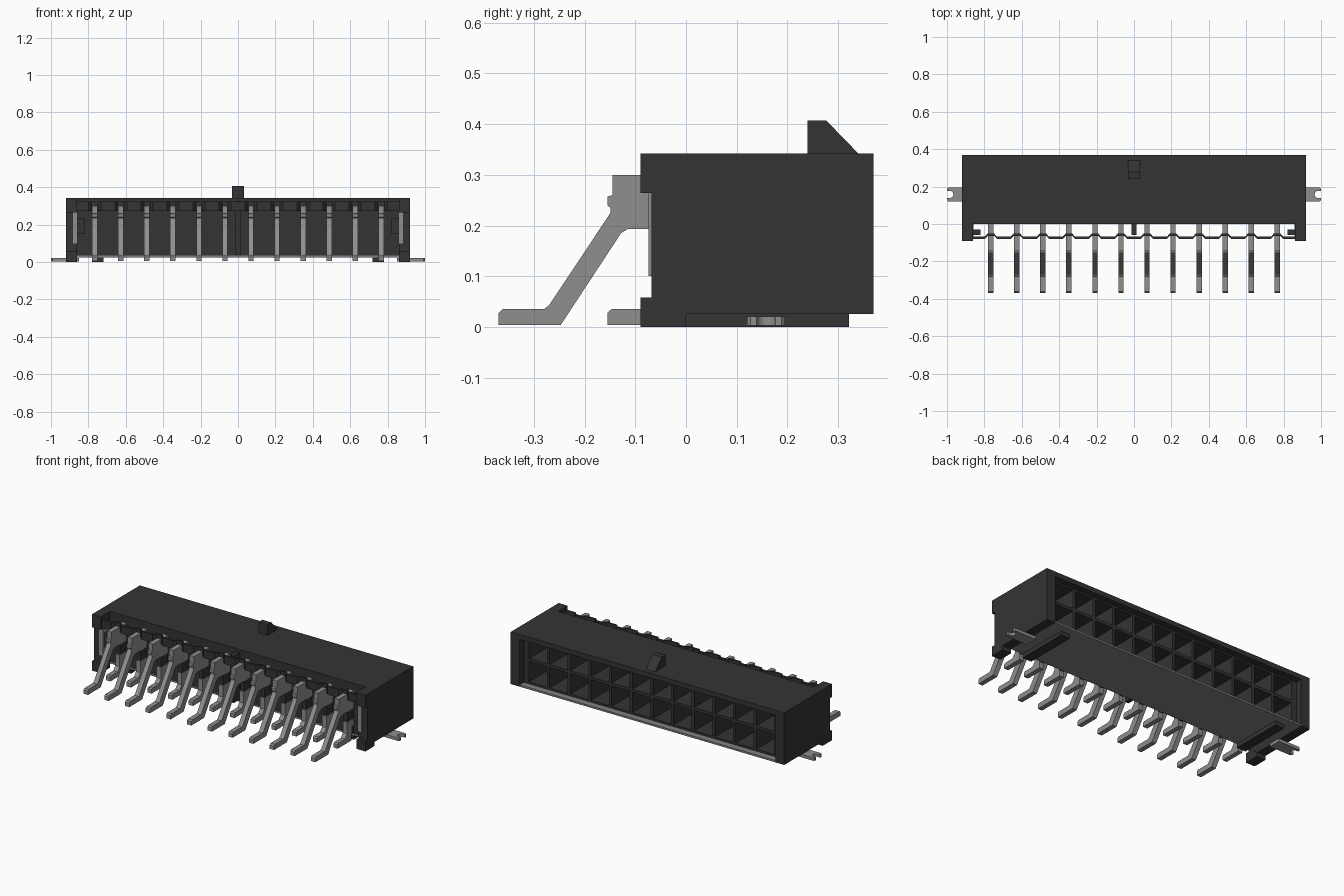
import bpy, bmesh, math

cube = bpy.data.objects.get("Cube")
if cube:
    bpy.data.objects.remove(cube)


def material(name, rgb, rough=0.6):
    m = bpy.data.materials.new(name)
    m.use_nodes = True
    m.diffuse_color = (*rgb, 1)
    b = m.node_tree.nodes["Principled BSDF"]
    b.inputs["Base Color"].default_value = (*rgb, 1)
    b.inputs["Roughness"].default_value = rough
    return m


BLACK = material("black plastic", (0.034, 0.034, 0.034))
METAL = material("grey metal", (0.27, 0.275, 0.27))
FLOOR = material("base grey", (0.22, 0.225, 0.22))


def finish(name, bm, mat):
    bmesh.ops.recalc_face_normals(bm, faces=bm.faces)
    me = bpy.data.meshes.new(name)
    bm.to_mesh(me)
    bm.free()
    me.materials.append(mat)
    ob = bpy.data.objects.new(name, me)
    bpy.context.collection.objects.link(ob)
    return ob


def add_box(bm, x0, x1, y0, y1, z0, z1):
    vs = bmesh.ops.create_cube(bm, size=1)["verts"]
    for v in vs:
        v.co.x = x1 if v.co.x > 0 else x0
        v.co.y = y1 if v.co.y > 0 else y0
        v.co.z = z1 if v.co.z > 0 else z0


def boxes(name, specs, mat):
    bm = bmesh.new()
    for s in specs:
        add_box(bm, *s)
    return finish(name, bm, mat)


def add_prism(bm, pts, place, a, b):
    """Extrude a 2D outline from a to b; place(u, v, w) gives the 3D point."""
    lo = [bm.verts.new(place(u, v, a)) for u, v in pts]
    hi = [bm.verts.new(place(u, v, b)) for u, v in pts]
    bm.faces.new(lo)
    bm.faces.new(hi)
    n = len(pts)
    for i in range(n):
        j = (i + 1) % n
        bm.faces.new((lo[i], lo[j], hi[j], hi[i]))


def along_x(u, v, w):
    return (w, u, v)


def along_z(u, v, w):
    return (u, v, w)


def mirrored(x0, x1, *rest):
    return [(x0, x1, *rest), (-x1, -x0, *rest)]


PITCH = 0.1391
COLS = [(i - 5.5) * PITCH for i in range(12)]

# Housing shell: top and front walls, with a grey floor plate
boxes("housing_top", [(-0.87, 0.87, 0, 0.37, 0.312, 0.342)], BLACK)
boxes("housing_front_wall", [(-0.87, 0.87, 0, 0.05, 0.034, 0.313)], BLACK)
boxes("floor_plate", [(-0.86, 0.86, 0, 0.37, 0.025, 0.036)], FLOOR)

# Side walls, notched at the front, with a foot below
side = [(0.37, 0.025), (0.37, 0.342), (-0.09, 0.342), (-0.09, 0.264), (-0.068, 0.264),
        (-0.068, 0.058), (-0.09, 0.058), (-0.09, 0.0), (0.0, 0.0), (0.0, 0.025)]
bm = bmesh.new()
add_prism(bm, side, along_x, 0.86, 0.92)
add_prism(bm, side, along_x, -0.92, -0.86)
finish("side_walls", bm, BLACK)

# Cell grid, set back from the open mating face
grid = [(-0.86, 0.86, 0.04, 0.33, 0.034, 0.048),
        (-0.86, 0.86, 0.04, 0.33, 0.172, 0.19),
        (-0.86, 0.86, 0.04, 0.33, 0.302, 0.314)]
for i in range(13):
    x = (i - 6) * PITCH
    grid.append((x - 0.009, x + 0.009, 0.04, 0.33, 0.04, 0.31))
grid += mirrored(0.825, 0.862, 0.04, 0.33, 0.04, 0.31)
boxes("cell_grid", grid, BLACK)

# Latch ramp on top
bm = bmesh.new()
add_prism(bm, [(0.24, 0.335), (0.34, 0.335), (0.34, 0.342), (0.277, 0.407), (0.24, 0.407)],
          along_x, -0.031, 0.031)
finish("latch_ramp", bm, BLACK)

# Underside rails
boxes("support_rails", mirrored(0.72, 0.78, 0.0, 0.322, 0.0, 0.027), BLACK)

# Front hooks, centre rib and guide ribs behind the pins
hooks = mirrored(0.82, 0.865, -0.06, -0.03, 0.15, 0.235)
hooks += [(-0.013, 0.013, -0.06, 0.01, 0.04, 0.325)]
hooks += [(x - 0.012, x + 0.012, -0.06, 0.01, 0.04, 0.2) for x in COLS]
boxes("front_hooks_and_ribs", hooks, BLACK)

# Retaining bar across the front, bent back around each pin
front, back = [(-0.83, -0.08)], [(-0.83, -0.068)]
for x in COLS:
    for dx, dy in ((-0.033, 0), (-0.017, 0.017), (0.017, 0.017), (0.033, 0)):
        front.append((x + dx, -0.08 + dy))
        back.append((x + dx, -0.068 + dy))
front.append((0.83, -0.08))
back.append((0.83, -0.068))
bm = bmesh.new()
for i in range(len(front) - 1):
    add_prism(bm, [front[i], front[i + 1], back[i + 1], back[i]], along_z, 0.272, 0.322)
finish("retaining_bar", bm, BLACK)
boxes("retaining_bar_ends", mirrored(0.815, 0.865, -0.08, -0.068, 0.272, 0.322), BLACK)

# Pins of both rows, with contact blades inside the cells
upper = [(0.02, 0.3), (-0.145, 0.3), (-0.145, 0.26), (-0.155, 0.257), (-0.155, 0.24),
         (-0.149, 0.235), (-0.149, 0.225), (-0.27, 0.043), (-0.28, 0.035), (-0.362, 0.035),
         (-0.37, 0.027), (-0.37, 0.004), (-0.247, 0.004), (-0.128, 0.185),
         (-0.115, 0.193), (0.02, 0.193)]
lower = [(-0.155, 0.004), (-0.155, 0.028), (-0.147, 0.035), (-0.085, 0.035), (-0.065, 0.06),
         (-0.065, 0.13), (0.02, 0.13), (0.02, 0.09), (-0.025, 0.09), (-0.025, 0.004)]
for name, outline, zc in (("upper_pins", upper, 0.246), ("lower_pins", lower, 0.11)):
    bm = bmesh.new()
    for x in COLS:
        add_prism(bm, outline, along_x, x - 0.0145, x + 0.0145)
        add_box(bm, x - 0.0145, x + 0.0145, 0.04, 0.2, zc - 0.015, zc + 0.015)
    finish(name, bm, METAL)

# Solder tabs with a round notch at the tip, and their upright strips
bm = bmesh.new()
for s in (1, -1):
    arc = [(s * (0.985 - 0.019 * math.cos(t)), 0.158 + 0.019 * math.sin(t))
           for t in [math.pi * (0.5 - k / 8) for k in range(9)]]
    tab = [(s * 0.85, 0.12), (s * 0.85, 0.195), (s * 0.993, 0.195), (s, 0.188),
           (s, 0.177)] + arc + [(s, 0.139), (s, 0.127), (s * 0.993, 0.12)]
    add_prism(bm, tab, along_z, 0.003, 0.021)
finish("solder_tabs", bm, METAL)
boxes("solder_tab_strips", mirrored(0.857, 0.882, -0.074, 0.0, 0.1, 0.285), METAL)
